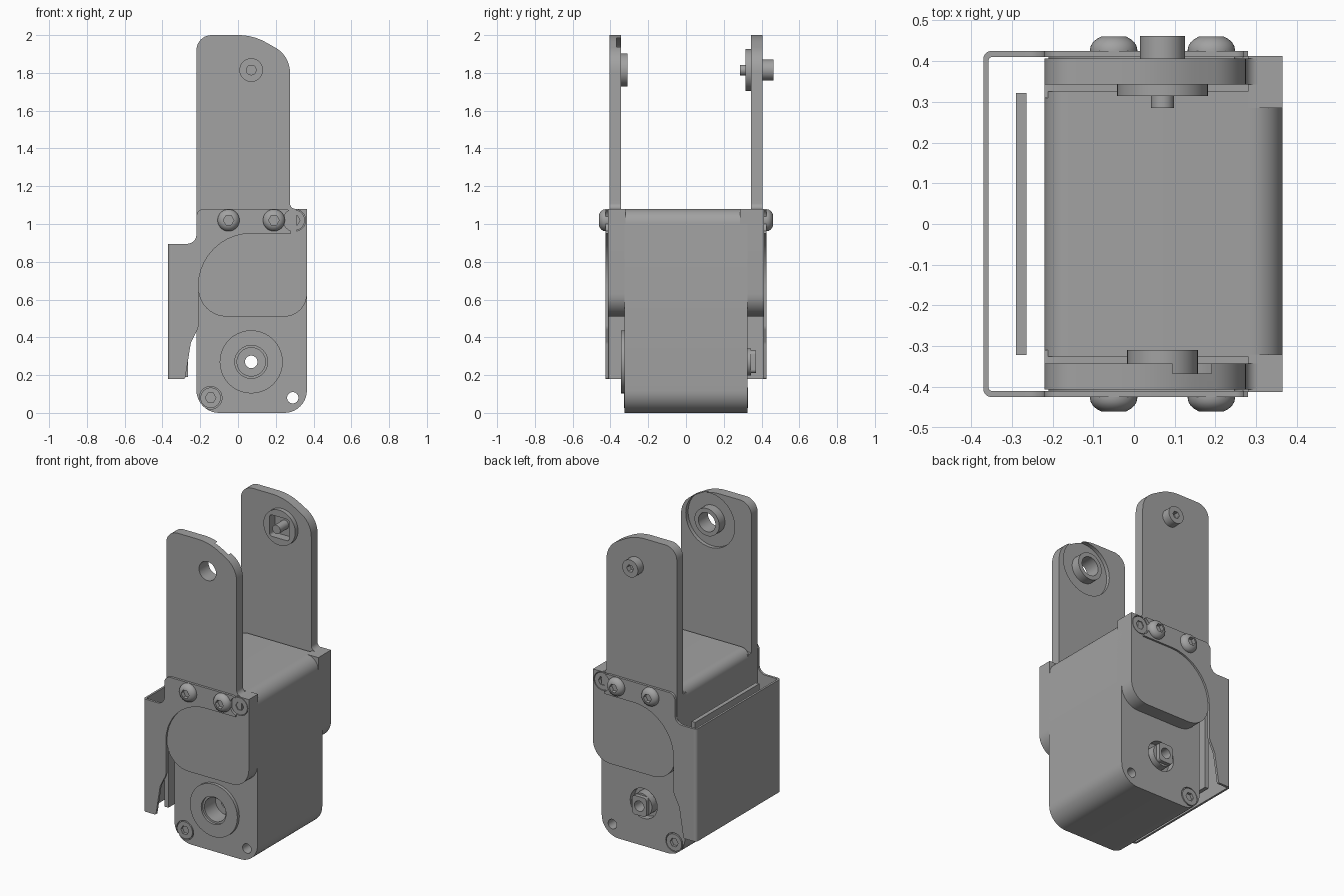
import bpy, bmesh, math
from mathutils import Vector

if "Cube" in bpy.data.objects:
    bpy.data.objects.remove(bpy.data.objects["Cube"], do_unlink=True)

GREY = (0.36, 0.36, 0.36, 1)
mat = bpy.data.materials.new("plain grey")
mat.use_nodes = True
mat.diffuse_color = GREY
mat.node_tree.nodes["Principled BSDF"].inputs["Base Color"].default_value = GREY


def finish(name, bm):
    bmesh.ops.recalc_face_normals(bm, faces=bm.faces)
    me = bpy.data.meshes.new(name)
    bm.to_mesh(me)
    bm.free()
    me.materials.append(mat)
    ob = bpy.data.objects.new(name, me)
    bpy.context.collection.objects.link(ob)
    return ob


def rounded(corners, steps=10):
    """Outline with each corner (a, b, radius) replaced by a tangent arc."""
    out = []
    for i, (a, b, r) in enumerate(corners):
        p = Vector((a, b))
        if r == 0:
            out.append(p)
            continue
        d1 = (Vector(corners[i - 1][:2]) - p).normalized()
        d2 = (Vector(corners[(i + 1) % len(corners)][:2]) - p).normalized()
        half = d1.angle(d2) / 2
        c = p + (d1 + d2).normalized() * r / math.sin(half)
        s = p + d1 * r / math.tan(half) - c
        e = p + d2 * r / math.tan(half) - c
        sweep = s.angle_signed(e)
        for k in range(steps + 1):
            t = -sweep * k / steps
            out.append(c + Vector((s.x * math.cos(t) - s.y * math.sin(t),
                                   s.x * math.sin(t) + s.y * math.cos(t))))
    return out


def prism(name, corners, lo, hi, axis="y"):
    bm = bmesh.new()
    rings = []
    for h in (lo, hi):
        rings.append([bm.verts.new((p.x, h, p.y) if axis == "y" else (p.x, p.y, h))
                      for p in rounded(corners)])
    bm.faces.new(rings[0])
    bm.faces.new(rings[1])
    n = len(rings[0])
    for i in range(n):
        j = (i + 1) % n
        bm.faces.new((rings[0][i], rings[0][j], rings[1][j], rings[1][i]))
    return finish(name, bm)


def rect(x0, z0, x1, z1, r=0):
    return [(x0, z0, r), (x1, z0, r), (x1, z1, r), (x0, z1, r)]


def lathe(name, x, z, profile, n=40, closed=False):
    """Revolve (radius, y) points about a y-parallel axis."""
    bm = bmesh.new()
    vs = [bm.verts.new((x + r, y, z)) for r, y in profile]
    es = [bm.edges.new(p) for p in zip(vs, vs[1:])]
    if closed:
        es.append(bm.edges.new((vs[-1], vs[0])))
    bmesh.ops.spin(bm, geom=vs + es, cent=(x, 0, z), axis=(0, 1, 0),
                   angle=math.tau, steps=n, use_merge=True)
    bmesh.ops.remove_doubles(bm, verts=bm.verts, dist=1e-5)
    return finish(name, bm)


def rod(name, x, z, r, y0, y1, n=40):
    return lathe(name, x, z, [(0, y0), (r, y0), (r, y1), (0, y1)], n)


def ring(name, x, z, r, hole, y0, y1):
    return lathe(name, x, z, [(hole, y0), (r, y0), (r, y1), (hole, y1)], closed=True)


def cut(ob, *cutters):
    for c in cutters:
        c.hide_render = True
        m = ob.modifiers.new("cut", "BOOLEAN")
        m.operation, m.solver, m.object = "DIFFERENCE", "EXACT", c
        bpy.context.view_layer.objects.active = ob
        bpy.ops.object.modifier_apply(modifier=m.name)
        bpy.data.objects.remove(c, do_unlink=True)


AX, LOW, TOP = 0.07, 0.27, 1.815   # x of both pivots, their heights
PIN, OPEN = (-0.145, 0.08), (0.29, 0.08)
TAB = (0.3, 1.02)

# Main housing with pivot bore and corner holes
body = prism("housing", [(-0.22, 0, 0.12), (0.365, 0, 0.12), (0.365, 1.08, 0.08),
                         (-0.22, 1.08, 0.06)], -0.325, 0.325)
cut(body, rod("c", AX, LOW, 0.033, -1, 1), rod("c", *OPEN, 0.03, -1, 1),
    rod("c", AX, LOW, 0.087, -1, -0.22), rod("c", AX, LOW, 0.095, 0.28, 1),
    rod("c", *PIN, 0.06, -1, -0.31), rod("c", *PIN, 0.06, 0.31, 1))

# Lower pivot: front bearing ring, rear square drive
ring("bearing_flange", AX, LOW, 0.167, 0.087, -0.345, -0.32)
ring("bearing_inner", AX, LOW, 0.09, 0.075, -0.33, -0.22)
ring("drive_collar", AX, LOW, 0.072, 0.033, 0.27, 0.345)
drive = prism("drive_square", rect(AX - 0.05, LOW - 0.06, AX + 0.05, LOW + 0.06, 0.02), 0.34, 0.37)
cut(drive, rod("c", AX, LOW, 0.033, 0, 1))

arms = {}
for s, side in ((-1, "front"), (1, "back")):
    # Raised cheek with its upper corner tab
    cheek = prism(side + "_cheek", [(-0.21, 0.51, 0.15), (0.365, 0.51, 0.12), (0.365, 1.08, 0),
                                    (0.28, 1.08, 0), (0.28, 0.95, 0), (-0.21, 0.95, 0.28)],
                  s * (0.32 if s < 0 else 0.285), s * 0.413)
    cut(cheek, rod("c", *TAB, 0.058, s * 0.39, s))

    # Upright arm
    arms[side] = prism(side + "_arm", [(-0.22, 0.75, 0), (-0.22, 2, 0.08), (0.08, 2, 0.3),
                                       (0.275, 1.89, 0.15), (0.275, 1.08, 0.03), (0.31, 1.08, 0),
                                       (0.31, 0.75, 0)], s * 0.343, s * 0.406)
    prism(side + "_arm_foot", rect(-0.22, 0.75, 0.31, 1.05), s * 0.31, s * 0.4)

    # Sheet bracket side flange
    flange = prism(side + "_bracket_flange",
                   [(-0.345, 0.18, 0), (-0.28, 0.18, 0.01), (-0.25, 0.37, 0.05), (-0.21, 0.45, 0.05),
                    (-0.21, 0.95, 0.28), (0.28, 0.95, 0), (0.28, 1.08, 0.03), (-0.22, 1.08, 0.04),
                    (-0.22, 0.895, 0.05), (-0.345, 0.895, 0)], s * 0.41, s * 0.425)
    cut(flange, rod("c", *TAB, 0.06, s * 0.3, s))

    # Domed bracket screws with hex sockets
    for i, x in enumerate((-0.05, 0.19)):
        dome = [(0, 0.41), (0.058, 0.41), (0.058, 0.428)]
        dome += [(0.058 * math.cos(t), 0.428 + 0.038 * math.sin(t))
                 for t in (0.25, 0.5, 0.75, 1.0)] + [(0, 0.462)]
        head = lathe(f"{side}_dome_screw_{i + 1}", x, 1.02, [(r, s * y) for r, y in dome])
        cut(head, rod("c", x, 1.02, 0.028, s * 0.435, s, 6))

    # Flush socket screws in the tab and the lower corner
    for label, (x, z), y in (("tab", TAB, 0.412), ("corner", PIN, 0.327)):
        head = rod(f"{side}_{label}_screw", x, z, 0.054, s * (y - 0.03), s * y)
        cut(head, rod("c", x, z, 0.028, s * (y - 0.02), s, 6))

# Front arm: inner recess, hole and collar
cut(arms["front"], rod("c", AX, TOP, 0.172, -0.367, 0, 64), rod("c", AX, TOP, 0.06, -1, 0))
ring("front_arm_collar", AX, TOP, 0.087, 0.06, -0.38, -0.31)

# Back arm: socketed disc, pin and outer boss
disc = rod("back_arm_disc", AX, TOP, 0.112, 0.315, 0.35)
for ob in (disc, arms["back"]):
    cut(ob, prism("c", rect(AX - 0.068, TOP - 0.068, AX + 0.068, TOP + 0.068, 0.015), 0.2, 0.37))
rod("back_arm_pin", AX, TOP, 0.028, 0.285, 0.38)
boss = rod("back_arm_boss", AX, TOP, 0.055, 0.4, 0.462)
cut(boss, rod("c", AX, TOP, 0.024, 0.43, 1, 6))

# Bracket rear plate with folded corners, and the strip behind it
prism("bracket_plate", [(-0.37, -0.425, 0.02), (-0.34, -0.425, 0), (-0.34, -0.41, 0),
                        (-0.357, -0.41, 0.008), (-0.357, 0.41, 0.008), (-0.34, 0.41, 0),
                        (-0.34, 0.425, 0), (-0.37, 0.425, 0.02)], 0.18, 0.895, "z")
prism("inner_strip", rect(-0.29, -0.322, -0.264, 0.322), 0.19, 0.88, "z")

# Smooth curved sides, keep hard edges
bpy.ops.object.select_all(action="DESELECT")
for ob in bpy.context.collection.objects:
    if ob.type == "MESH" and mat.name in ob.data.materials:
        ob.select_set(True)
        bpy.context.view_layer.objects.active = ob
bpy.ops.object.shade_smooth_by_angle(angle=math.radians(30))
